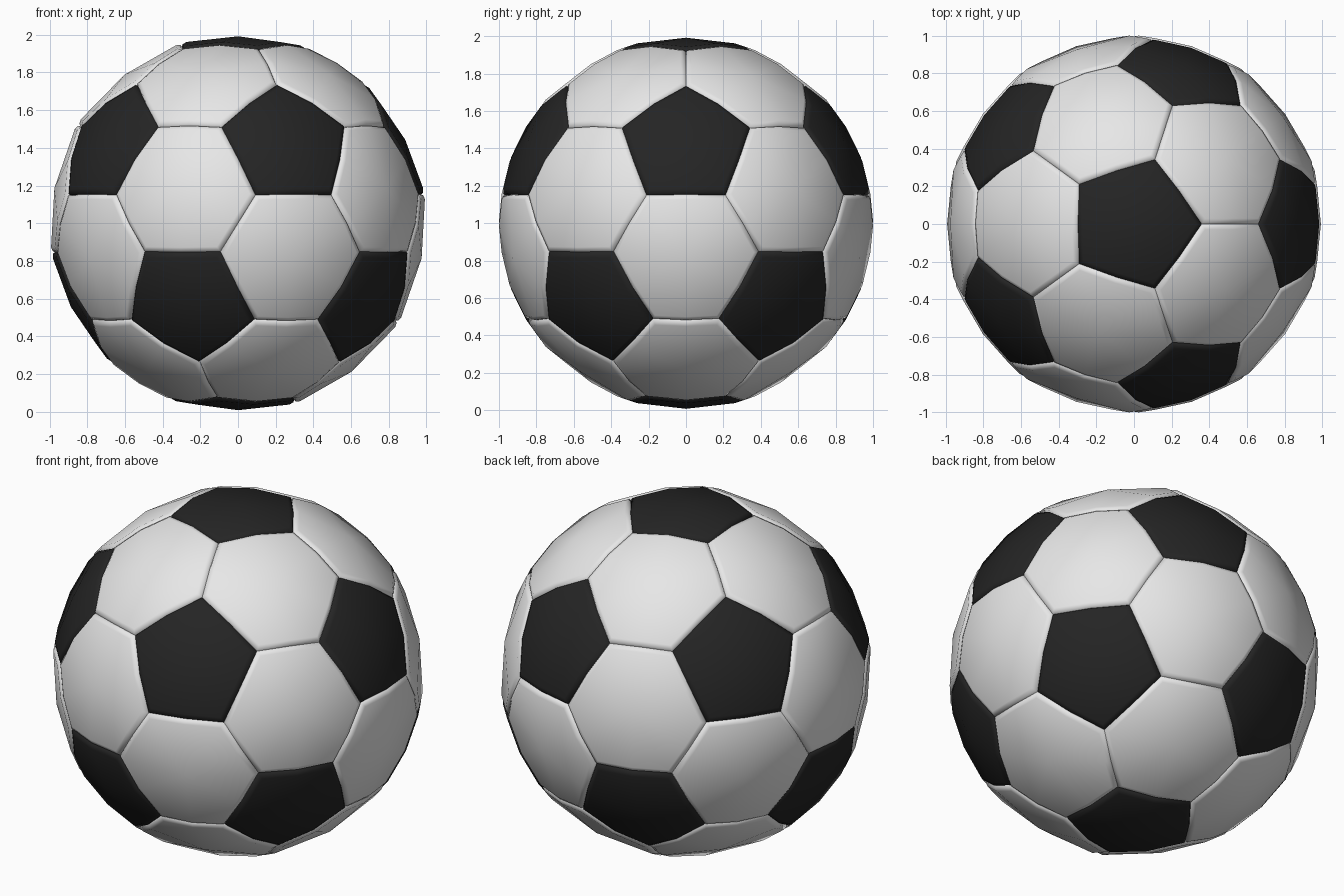
import bpy, bmesh, math
from mathutils import Vector
from itertools import combinations

if "Cube" in bpy.data.objects:
    bpy.data.objects.remove(bpy.data.objects["Cube"])

CUT = 21.4 / 63.435          # where each icosahedron edge is cut to make a panel corner


def material(name, rgb):
    m = bpy.data.materials.new(name)
    m.diffuse_color = (*rgb, 1)
    m.use_nodes = True
    m.node_tree.nodes["Principled BSDF"].inputs["Base Color"].default_value = m.diffuse_color
    return m


def polar(theta, phi):
    return Vector((math.sin(theta) * math.cos(phi), math.sin(theta) * math.sin(phi), math.cos(theta)))


# Icosahedron directions: a pole, two rings of five, a pole
tilt, step = math.atan(2), math.radians(72)
dirs = [Vector((0, 0, 1))] + [polar(tilt, i * step) for i in range(5)]
dirs += [polar(math.pi - tilt, (i + 0.5) * step) for i in range(5)] + [Vector((0, 0, -1))]


def near(a, b):
    return 0.3 < a.dot(b) < 0.6


def add_panel(bm, corners):
    """One padded panel: low seam, rounded rim, gently domed middle."""
    c = sum(corners, Vector()).normalized()
    u = (corners[0] - c * corners[0].dot(c)).normalized()
    w = c.cross(u)
    corners = sorted(corners, key=lambda p: math.atan2(p.dot(w), p.dot(u)))
    n = len(corners)
    outline = []
    for i, p in enumerate(corners):
        outline += [p, (p + corners[(i + 1) % n]).normalized()]
    apothem = (outline[1] - c).length
    rings = []
    for inset, radius in ((0.0, 0.984), (0.007, 0.994), (0.03, 1.0)):
        k = inset / apothem
        rings.append([bm.verts.new(p.lerp(c, k).normalized() * radius) for p in outline])
    m = len(outline)
    for lo, hi in zip(rings, rings[1:]):
        for i in range(m):
            j = (i + 1) % m
            bm.faces.new((lo[i], lo[j], hi[j], hi[i]))
    mid = bm.verts.new(c * 0.992)
    top = rings[-1]
    for i in range(1, m, 2):      # quads from edge middle, round a corner, to the centre
        bm.faces.new((mid, top[i], top[(i + 1) % m], top[(i + 2) % m]))


def finish(name, panels, mat):
    bm = bmesh.new()
    for corners in panels:
        add_panel(bm, corners)
    me = bpy.data.meshes.new(name)
    bm.to_mesh(me)
    bm.free()
    for p in me.polygons:
        p.use_smooth = True
    me.materials.append(mat)
    ob = bpy.data.objects.new(name, me)
    ob.location.z = 1
    bpy.context.collection.objects.link(ob)


# Twelve pentagons around the icosahedron corners
pentagons = [[a.slerp(b, CUT) for b in dirs if near(a, b)] for a in dirs]
# Twenty hexagons on the icosahedron faces
hexagons = [[p.slerp(q, CUT) for p in t for q in t if p is not q]
            for t in combinations(dirs, 3)
            if all(near(p, q) for p, q in combinations(t, 2))]

finish("black_pentagon_panels", pentagons, material("black", (0.018, 0.018, 0.018)))
finish("white_hexagon_panels", hexagons, material("white", (0.8, 0.8, 0.8)))
